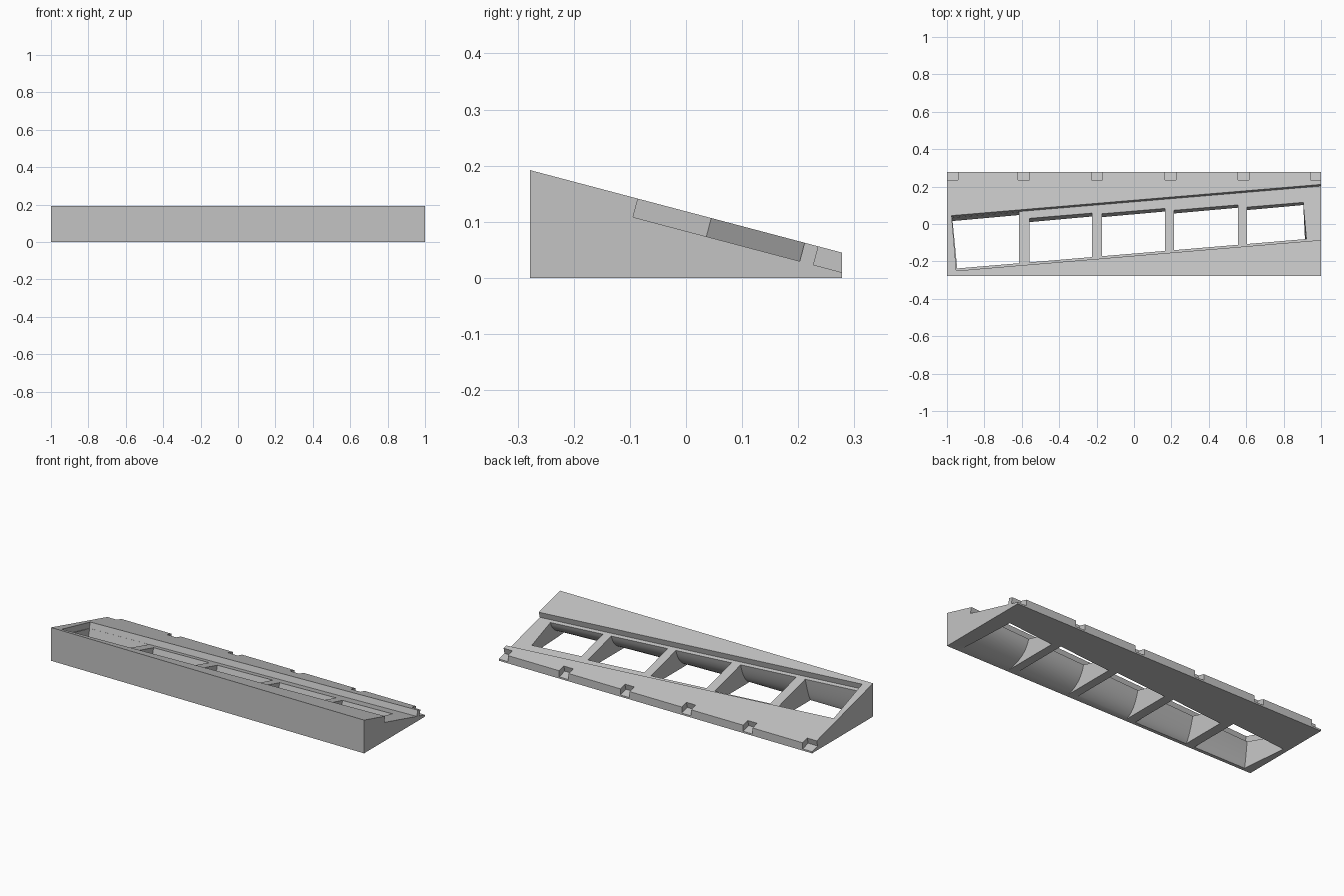
import bpy, bmesh, math
from mathutils import Vector

cube = bpy.data.objects.get("Cube")
if cube:
    bpy.data.objects.remove(cube, do_unlink=True)

HALF_Y, FRONT_H, BACK_H = 0.278, 0.192, 0.045
SLOPE = (FRONT_H - BACK_H) / (2 * HALF_Y)
ANGLE = math.atan(SLOPE)
DEPTH = 0.034

grey = bpy.data.materials.new("light grey")
grey.use_nodes = True
colour = (0.55, 0.55, 0.55, 1)
grey.diffuse_color = colour
grey.node_tree.nodes["Principled BSDF"].inputs["Base Color"].default_value = colour


def on_slope(x, y, h):
    """Point at height h, square to the sloping top, over its point (x, y)."""
    z = FRONT_H - (y + HALF_Y) * SLOPE
    return Vector((x, y + h * math.sin(ANGLE), z + h * math.cos(ANGLE)))


def loft(name, ring_a, ring_b):
    """Closed solid between two matching rings of points."""
    bm = bmesh.new()
    a = [bm.verts.new(p) for p in ring_a]
    b = [bm.verts.new(p) for p in ring_b]
    bm.faces.new(a)
    bm.faces.new(b[::-1])
    for i in range(len(a)):
        j = (i + 1) % len(a)
        bm.faces.new((a[j], a[i], b[i], b[j]))
    bmesh.ops.recalc_face_normals(bm, faces=bm.faces)
    mesh = bpy.data.meshes.new(name)
    bm.to_mesh(mesh)
    bm.free()
    mesh.materials.append(grey)
    obj = bpy.data.objects.new(name, mesh)
    bpy.context.collection.objects.link(obj)
    return obj


def recess(name, outline):
    """Cutter sunk into the sloping top."""
    return loft(name, [on_slope(x, y, -DEPTH) for x, y in outline],
                [on_slope(x, y, 0.05) for x, y in outline])


def cut(body, cutter):
    cutter.hide_render = True
    bpy.context.view_layer.objects.active = body
    mod = body.modifiers.new("cut", "BOOLEAN")
    mod.operation, mod.solver, mod.object = "DIFFERENCE", "EXACT", cutter
    bpy.ops.object.modifier_apply(modifier=mod.name)
    bpy.data.objects.remove(cutter, do_unlink=True)


# Wedge body
profile = [(-HALF_Y, 0), (HALF_Y, 0), (HALF_Y, BACK_H), (-HALF_Y, FRONT_H)]
body = loft("wedge_base", [(-1, y, z) for y, z in profile],
            [(1, y, z) for y, z in profile])


# Skewed channel, open at one end
def channel_front(x):
    return -0.25 + (x + 0.95) * 0.0843


def channel_rear(x):
    return 0.045 + (x + 0.975) * 0.0843


cut(body, recess("channel", [(-0.95, channel_front(-0.95)), (1.1, channel_front(1.1)),
                             (1.1, channel_rear(1.1)), (-0.975, channel_rear(-0.975))]))


# Windows through the floor, with a rounded front wall
def window_ring(x_front, x_rear, rear_gap):
    shift = DEPTH * math.sin(ANGLE)
    y_front = channel_front(x_front) + 0.012 + shift
    y_rear = channel_rear(x_rear) - rear_gap + shift
    low = -(FRONT_H - (y_rear + HALF_Y) * SLOPE) / math.cos(ANGLE) - 0.02
    top = on_slope(x_front, y_front, -DEPTH)
    bend = Vector((x_front, max(top.y - 0.2 * top.z, -0.25), 0.2 * top.z))
    end = Vector((x_front, -0.258, 0))
    arc = [top * (1 - t) ** 2 + bend * 2 * t * (1 - t) + end * t * t
           for t in (i / 10 for i in range(11))]
    return [on_slope(x_rear, y_rear, -DEPTH / 2), on_slope(x_rear, y_rear, low),
            end + Vector((0, 0, -0.03))] + arc[::-1] + [on_slope(x_front, y_front, -DEPTH / 2)]


# front and rear x of each side, then gap to the channel's rear wall
windows = [(-0.945, -0.972, -0.615, -0.615, 0.01),
           (-0.56, -0.56, -0.225, -0.225, 0.05),
           (-0.17, -0.17, 0.165, 0.165, 0.058),
           (0.215, 0.215, 0.555, 0.555, 0.072),
           (0.605, 0.605, 0.922, 0.905, 0.088)]
for fa, ra, fb, rb, gap in windows:
    cut(body, loft("window", window_ring(fa, ra, gap), window_ring(fb, rb, gap)))

# Notches along the back edge
for x0, x1 in [(-1.1, -0.94), (-0.62, -0.56), (-0.228, -0.168),
               (0.165, 0.225), (0.555, 0.615), (0.943, 1.1)]:
    cut(body, recess("notch", [(x0, 0.236), (x1, 0.236), (x1, 0.34), (x0, 0.34)]))

bpy.ops.object.select_all(action="DESELECT")
body.select_set(True)
bpy.context.view_layer.objects.active = body
bpy.ops.object.shade_smooth_by_angle(angle=math.radians(25))
